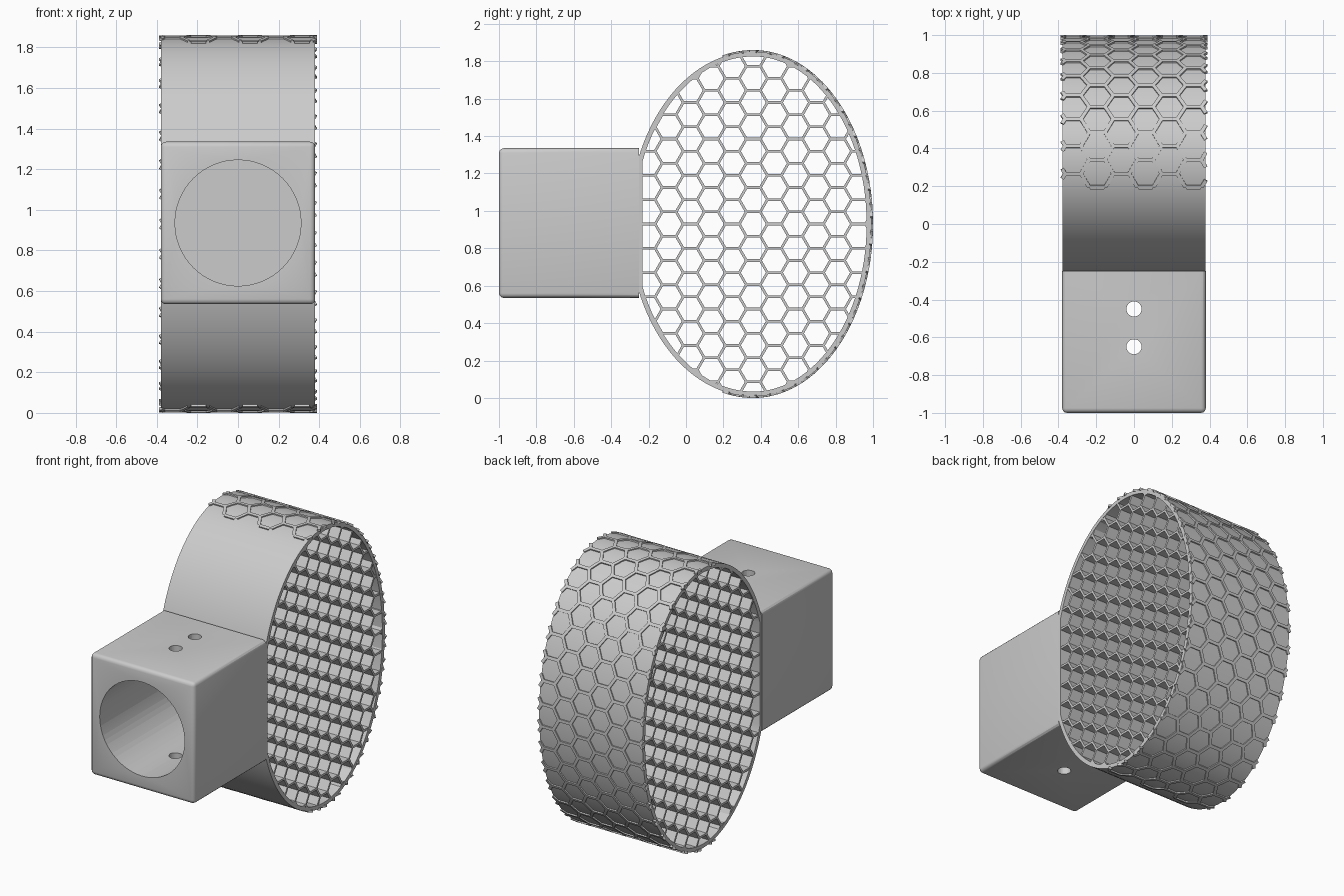
import bpy, bmesh, math
from mathutils import Vector, Matrix

if "Cube" in bpy.data.objects:
    bpy.data.objects.remove(bpy.data.objects["Cube"])

HALF_W = 0.378            # half width of the ring along x
CY, CZ = 0.36, 0.93       # centre of the egg-shaped ring in y, z


def finish(name, bm, angle=30):
    bmesh.ops.remove_doubles(bm, verts=bm.verts, dist=1e-5)
    bmesh.ops.recalc_face_normals(bm, faces=bm.faces)
    me = bpy.data.meshes.new(name)
    bm.to_mesh(me)
    bm.free()
    ob = bpy.data.objects.new(name, me)
    bpy.context.collection.objects.link(ob)
    smooth(ob, angle)
    return ob


def smooth(ob, angle=30):
    bpy.ops.object.select_all(action='DESELECT')
    ob.select_set(True)
    bpy.context.view_layer.objects.active = ob
    bpy.ops.object.shade_smooth_by_angle(angle=math.radians(angle))


def outline(inset=0.0, n=96):
    """Two half ellipses in (y, z), cut flat where the socket joins."""
    back, front, high = 0.632 - inset, 0.665 - inset, 0.922 - inset
    t_max = math.acos(-(CY + 0.258 - inset) / front)
    pts = []
    for i in range(n + 1):
        t = -t_max + 2 * t_max * i / n
        r = back if math.cos(t) > 0 else front
        pts.append(Vector((CY + r * math.cos(t), CZ + high * math.sin(t))))
    return pts


def hex_edges(s, centre, cols, rows):
    """Each edge of a flat-topped hexagon grid, once."""
    corner = [Vector((s * math.cos(k * math.pi / 3), s * math.sin(k * math.pi / 3))) for k in range(4)]
    for i in range(-cols, cols + 1):
        for j in range(-rows, rows + 1):
            c = centre + Vector((1.5 * s * i, math.sqrt(3) * s * (j + 0.5 * (i % 2))))
            for k in range(3):
                yield c + corner[k], c + corner[k + 1]


def clip(a, b, region):
    """Clip a segment to a convex counter-clockwise polygon."""
    t0, t1, d = 0.0, 1.0, b - a
    for i, p in enumerate(region):
        e = region[(i + 1) % len(region)] - p
        n = Vector((-e.y, e.x))
        dist, rate = n.dot(a - p), n.dot(d)
        if abs(rate) < 1e-12:
            if dist < 0:
                return None
        elif rate > 0:
            t0 = max(t0, -dist / rate)
        else:
            t1 = min(t1, -dist / rate)
    return (t0, t1) if t1 > t0 else None


def honeycomb(name, edges, region, thick, h0, h1, place):
    """Mitred walls along hexagon edges, from height h0 to h1."""
    bm = bmesh.new()
    for a, b in edges:
        span = clip(a, b, region)
        if not span:
            continue
        p, q = a.lerp(b, span[0]), a.lerp(b, span[1])
        if (q - p).length < thick:
            continue
        d = (q - p).normalized()
        n = Vector((-d.y, d.x)) * thick / 2
        k = d * thick / 2 / math.sqrt(3)
        cut_p, cut_q = span[0] > 0, span[1] < 1
        ps, qs = (p if cut_p else p + k), (q if cut_q else q - k)
        loop = [ps - n, qs - n] + ([] if cut_q else [q]) + [qs + n, ps + n] + ([] if cut_p else [p])
        low = [bm.verts.new(place(v.x, v.y, h0)) for v in loop]
        top = [bm.verts.new(place(v.x, v.y, h1)) for v in loop]
        bm.faces.new(low[::-1])
        bm.faces.new(top)
        m = 2 if cut_q else 3
        sides = [(0, 1), (m, m + 1)]
        if cut_q:
            sides.append((1, 2))
        if cut_p:
            sides.append((m + 1, 0))
        for i, j in sides:
            bm.faces.new((low[i], low[j], top[j], top[i]))
    return finish(name, bm)


# Ring shell
bm = bmesh.new()
loops = []
for inset, x in ((0, -HALF_W), (0, HALF_W), (0.026, HALF_W), (0.026, -HALF_W)):
    loops.append([bm.verts.new((x, p.x, p.y)) for p in outline(inset)])
for i in range(4):
    u, v = loops[i], loops[(i + 1) % 4]
    for j in range(len(u)):
        k = (j + 1) % len(u)
        bm.faces.new((u[j], u[k], v[k], v[j]))
finish("ring_shell", bm)

# Honeycomb core running through the ring
honeycomb("honeycomb_core", hex_edges(0.075, Vector((CY, CZ)), 8, 9), outline(0.012),
          0.014, -HALF_W + 0.002, HALF_W - 0.002, lambda u, v, h: (h, u, v))

# Raised hexagon ribs wrapped around the back of the ring
path = outline(0, 400)
arc = [0.0]
for a, b in zip(path, path[1:]):
    arc.append(arc[-1] + (b - a).length)
middle = arc[-1] / 2


def on_ring(x, s, h):
    s += middle
    i = next(i for i in range(len(path) - 1) if arc[i + 1] >= s)
    d = (path[i + 1] - path[i]).normalized()
    p = path[i] + d * (s - arc[i]) + Vector((d.y, -d.x)) * h
    return (x, p.x, p.y)


reach = max(s - middle for s, p in zip(arc, path) if p.x > 0.18)
band = [Vector(c) for c in ((-0.38, -reach), (0.38, -reach), (0.38, reach), (-0.38, reach))]
honeycomb("raised_hex_ribs", hex_edges(0.085, Vector((0.06, 0)), 4, 11), band,
          0.02, -0.006, 0.008, on_ring)

# Socket block with rounded edges
bm = bmesh.new()
bmesh.ops.create_cube(bm, size=1, matrix=Matrix.Translation((0, -0.625, 0.935))
                      @ Matrix.Diagonal((0.76, 0.75, 0.8, 1)))
rounded = [e for e in bm.edges if min(v.co.y for v in e.verts) < -0.9]
bmesh.ops.bevel(bm, geom=rounded, offset=0.025, segments=3, profile=0.5, affect='EDGES')
block = finish("socket_block", bm)


# Blind round bore and two screw holes
def drill(radius, depth, location, rotation, sides):
    bpy.ops.mesh.primitive_cylinder_add(vertices=sides, radius=radius, depth=depth,
                                        location=location, rotation=rotation)
    cutter = bpy.context.object
    cutter.name = "drill_cutter"
    cutter.hide_render = True
    mod = block.modifiers.new("drill", 'BOOLEAN')
    mod.operation, mod.solver, mod.object = 'DIFFERENCE', 'EXACT', cutter
    bpy.context.view_layer.objects.active = block
    bpy.ops.object.modifier_apply(modifier=mod.name)
    bpy.data.objects.remove(cutter)


drill(0.31, 0.8, (0, -0.7, 0.935), (math.pi / 2, 0, 0), 64)
for y in (-0.65, -0.45):
    drill(0.04, 1.2, (0, y, 0.935), (0, 0, 0), 24)
smooth(block)
